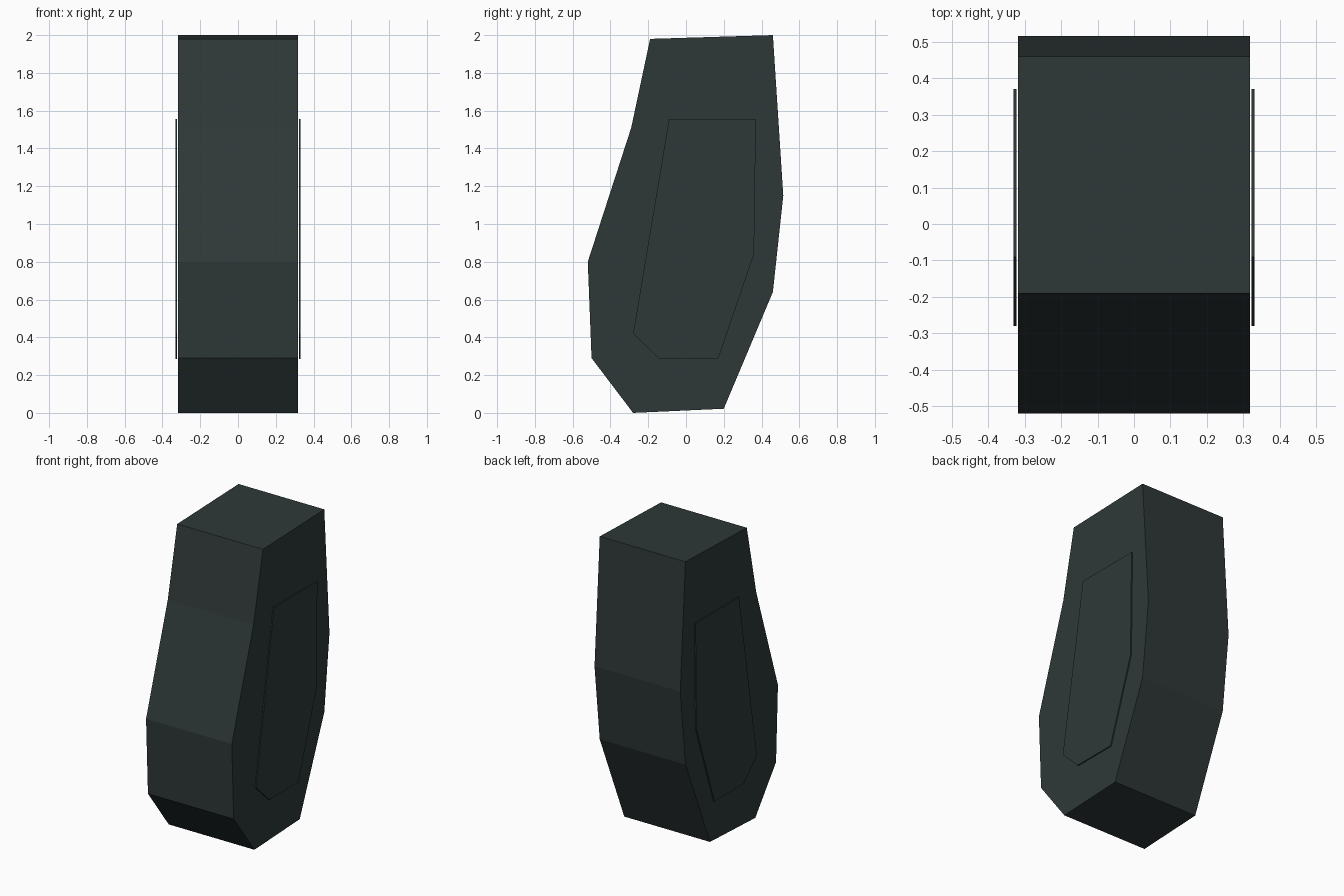
import bpy
import bmesh

if "Cube" in bpy.data.objects:
    bpy.data.objects.remove(bpy.data.objects["Cube"])

dark = bpy.data.materials.new("dark slate")
dark.diffuse_color = (0.028, 0.039, 0.039, 1)
dark.use_nodes = True
dark.node_tree.nodes["Principled BSDF"].inputs["Base Color"].default_value = dark.diffuse_color


def slab(name, outline, x0, x1):
    """Extrude a (y, z) side outline from x0 to x1."""
    bm = bmesh.new()
    face = bm.faces.new([bm.verts.new((x0, y, z)) for y, z in outline])
    ext = bmesh.ops.extrude_face_region(bm, geom=[face])
    verts = [v for v in ext["geom"] if isinstance(v, bmesh.types.BMVert)]
    bmesh.ops.translate(bm, verts=verts, vec=(x1 - x0, 0, 0))
    bmesh.ops.recalc_face_normals(bm, faces=bm.faces)
    mesh = bpy.data.meshes.new(name)
    bm.to_mesh(mesh)
    bm.free()
    mesh.materials.append(dark)
    obj = bpy.data.objects.new(name, mesh)
    bpy.context.collection.objects.link(obj)
    return obj


# Faceted main body
slab("body", [(-0.19, 1.98), (0.46, 2.0), (0.515, 1.15), (0.46, 0.64),
              (0.20, 0.022), (-0.28, 0.0), (-0.50, 0.29), (-0.52, 0.80),
              (-0.29, 1.51)], -0.318, 0.318)

# Thin plate on each side, standing just clear of the body
panel = [(-0.09, 1.555), (0.37, 1.555), (0.36, 0.84),
         (0.17, 0.285), (-0.14, 0.285), (-0.28, 0.42)]
for side, s in (("right", 1), ("left", -1)):
    slab(side + "_side_plate", panel, s * 0.322, s * 0.330)
